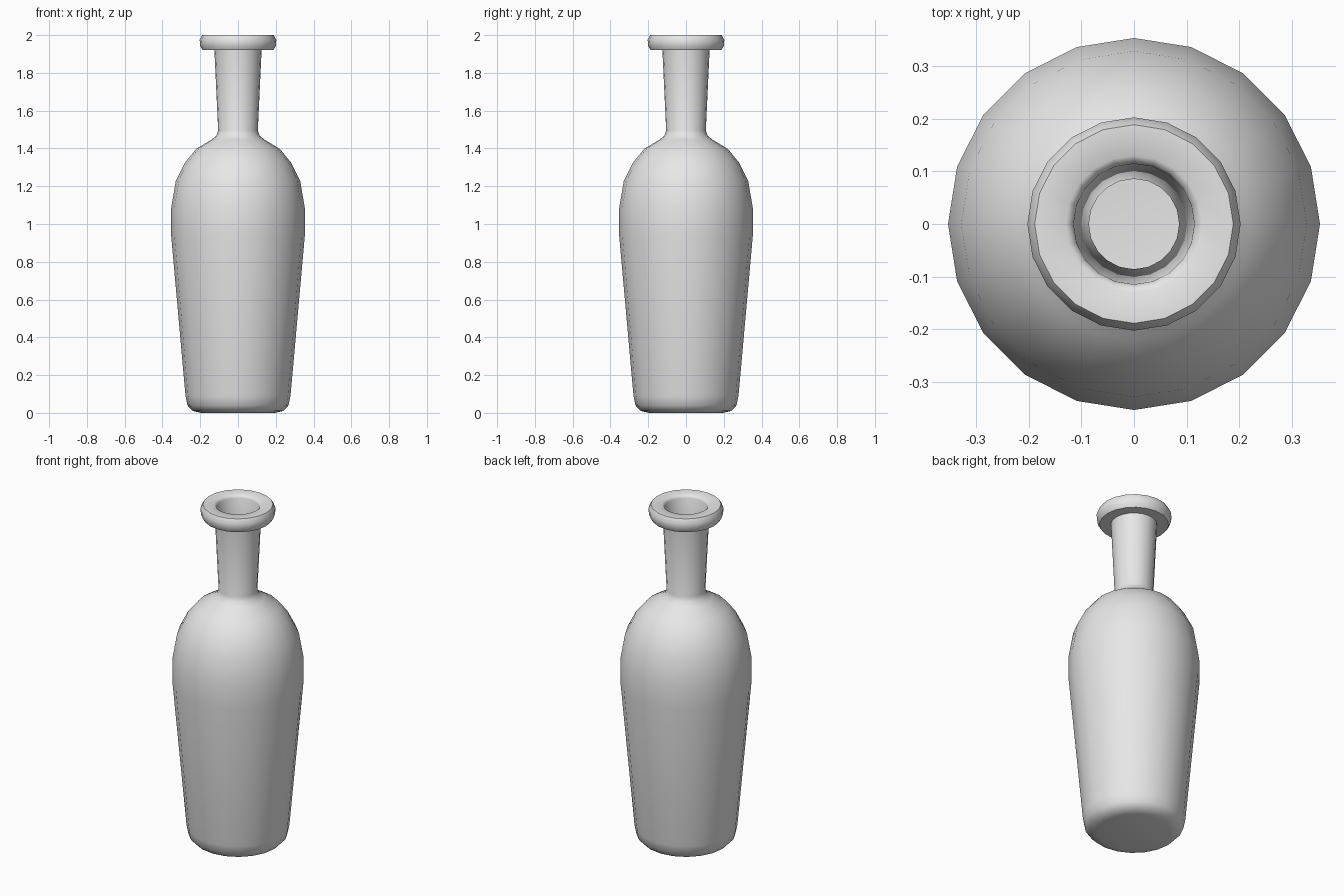
import bpy
import bmesh
from math import cos, sin, pi, radians

SIDES = 20

cube = bpy.data.objects.get("Cube")
if cube:
    bpy.data.objects.remove(cube, do_unlink=True)

# Plain grey material
grey = bpy.data.materials.new("plain_grey")
grey.use_nodes = True
grey.diffuse_color = (0.8, 0.8, 0.8, 1)
grey.node_tree.nodes["Principled BSDF"].inputs["Base Color"].default_value = (0.8, 0.8, 0.8, 1)

# Profile sections as (radius, height)
base = [(0.195, 0), (0.24, 0.01), (0.268, 0.04), (0.278, 0.09)]
body = [(0.354, 0.94), (0.354, 1.085), (0.329, 1.23), (0.281, 1.325),
        (0.222, 1.397), (0.14, 1.447), (0.115, 1.467), (0.105, 1.495)]
lip = [(0.125, 1.92), (0.187, 1.92), (0.2, 1.942), (0.203, 1.975), (0.189, 2),
       (0.13, 2), (0.12, 1.993), (0.115, 1.983)]
inside = [(0.086, 1.49), (0.11, 1.455), (0.2, 1.385), (0.262, 1.31), (0.31, 1.22),
          (0.334, 1.08), (0.334, 0.94), (0.258, 0.1), (0.23, 0.03), (0.18, 0.02)]


def lathe(name, profile, material):
    """Turn a profile around z and close both ends with flat caps."""
    bm = bmesh.new()
    rings = []
    for r, z in profile:
        rings.append([bm.verts.new((r * cos(2 * pi * i / SIDES),
                                    r * sin(2 * pi * i / SIDES), z))
                      for i in range(SIDES)])
    for low, high in zip(rings, rings[1:]):
        for i in range(SIDES):
            j = (i + 1) % SIDES
            bm.faces.new((low[i], low[j], high[j], high[i]))
    bm.faces.new(rings[0][::-1])
    bm.faces.new(rings[-1])
    bmesh.ops.recalc_face_normals(bm, faces=bm.faces)
    mesh = bpy.data.meshes.new(name)
    bm.to_mesh(mesh)
    bm.free()
    mesh.materials.append(material)
    obj = bpy.data.objects.new(name, mesh)
    bpy.context.collection.objects.link(obj)
    return obj


# Hollow bottle: outer wall, lip and inner wall in one turned surface
bottle = lathe("bottle", base + body + lip + inside, grey)

bpy.ops.object.select_all(action='DESELECT')
bottle.select_set(True)
bpy.context.view_layer.objects.active = bottle
bpy.ops.object.shade_smooth_by_angle(angle=radians(45))
